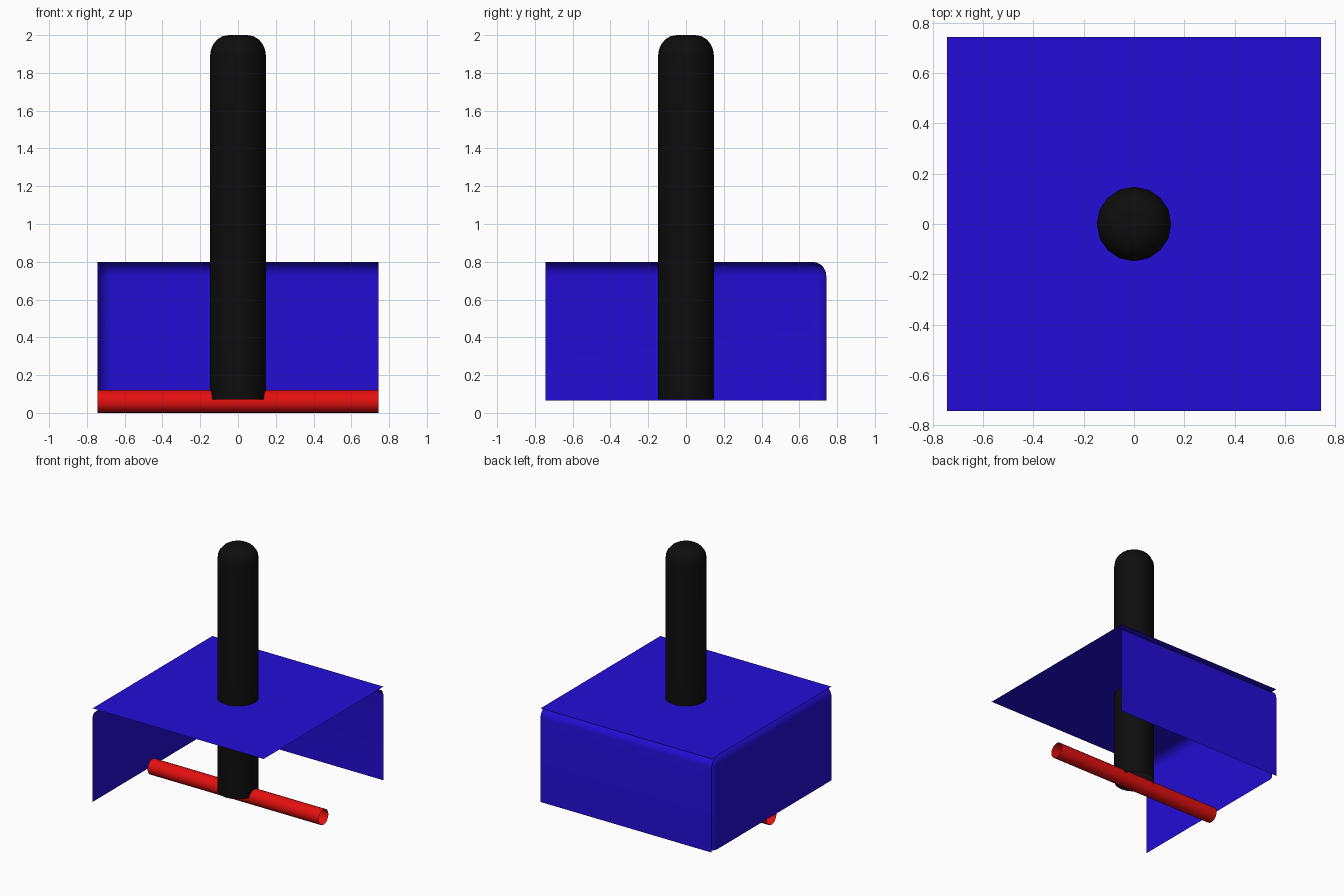
import bpy, bmesh
from math import sin, cos, pi
from mathutils import Matrix

if "Cube" in bpy.data.objects:
    bpy.data.objects.remove(bpy.data.objects["Cube"])

H = 0.743            # half width of the blue shell
Z0, Z1 = 0.065, 0.80 # bottom and top of the shell
R = 0.075            # rounding of the shell edges


def material(name, rgb):
    m = bpy.data.materials.new(name)
    m.diffuse_color = (*rgb, 1)
    m.use_nodes = True
    m.node_tree.nodes["Principled BSDF"].inputs["Base Color"].default_value = m.diffuse_color
    return m


blue = material("blue", (0.018, 0.004, 0.68))
black = material("black", (0.004, 0.004, 0.004))
red = material("red", (0.78, 0.005, 0.005))


def finish(name, bm, mat, angle=0.7):
    me = bpy.data.meshes.new(name)
    bm.to_mesh(me)
    bm.free()
    ob = bpy.data.objects.new(name, me)
    bpy.context.collection.objects.link(ob)
    me.materials.append(mat)
    bpy.ops.object.select_all(action='DESELECT')
    ob.select_set(True)
    bpy.context.view_layer.objects.active = ob
    bpy.ops.object.shade_smooth_by_angle(angle=angle)
    return ob


def lathe(profile, sides):
    """Surface of revolution around z; both ends stay open."""
    bm = bmesh.new()
    rings = [[bm.verts.new((r * cos(2 * pi * i / sides), r * sin(2 * pi * i / sides), z))
              for i in range(sides)] for r, z in profile]
    for a, b in zip(rings, rings[1:]):
        for i in range(sides):
            j = (i + 1) % sides
            bm.faces.new((a[i], a[j], b[j], b[i]))
    return bm, rings


# top plate: a flat thin sheet
bm = bmesh.new()
bm.faces.new([bm.verts.new((x * H, y * H, Z1))
              for x, y in ((-1, -1), (1, -1), (1, 1), (-1, 1))])
finish("top_plate", bm, blue)

# back panel: full width, its upper edge curls forward under the plate
bm = bmesh.new()
N = 5
prof = [(H, Z0)] + [(H - R + R * cos(pi / 2 * k / N), Z1 - R + R * sin(pi / 2 * k / N))
                    for k in range(N + 1)]
cols = [[bm.verts.new((x, y, z)) for y, z in prof] for x in (H, -H)]
for k in range(len(prof) - 1):
    bm.faces.new((cols[0][k], cols[1][k], cols[1][k + 1], cols[0][k + 1]))
finish("back_panel", bm, blue)

# left panel: one side of a rounded box, curled at its top and rear edges
bm = bmesh.new()
bmesh.ops.create_cube(bm, size=1)
for v in bm.verts:
    v.co = (v.co.x * 2 * H, v.co.y * 2 * H, Z1 if v.co.z > 0 else Z0)
corner = min(bm.verts, key=lambda v: v.co.x - v.co.y - v.co.z)
bmesh.ops.bevel(bm, geom=list(corner.link_edges), offset=R, offset_type='OFFSET',
                segments=N, profile=0.5, affect='EDGES')
bm.normal_update()
bmesh.ops.delete(bm, geom=[f for f in bm.faces if f.normal.x > -0.03], context='FACES')
finish("left_panel", bm, blue)

# post: open at the bottom, rounded at the top with a small flat cap
PR, B, PH = 0.148, 0.098, 0.11
prof = [(PR, 0.07)] + [(PR - B + B * cos(pi / 2 * k / 5), 2 - PH + PH * sin(pi / 2 * k / 5))
                       for k in range(6)]
bm, rings = lathe(prof, 16)
bm.faces.new(rings[-1])
finish("post", bm, black)

# cross rod: an open tube lying along x under the post
bm, _ = lathe([(0.06, -H), (0.06, H)], 20)
bm.transform(Matrix.Translation((0, 0, 0.06)) @ Matrix.Rotation(pi / 2, 4, 'Y'))
finish("cross_rod", bm, red)
